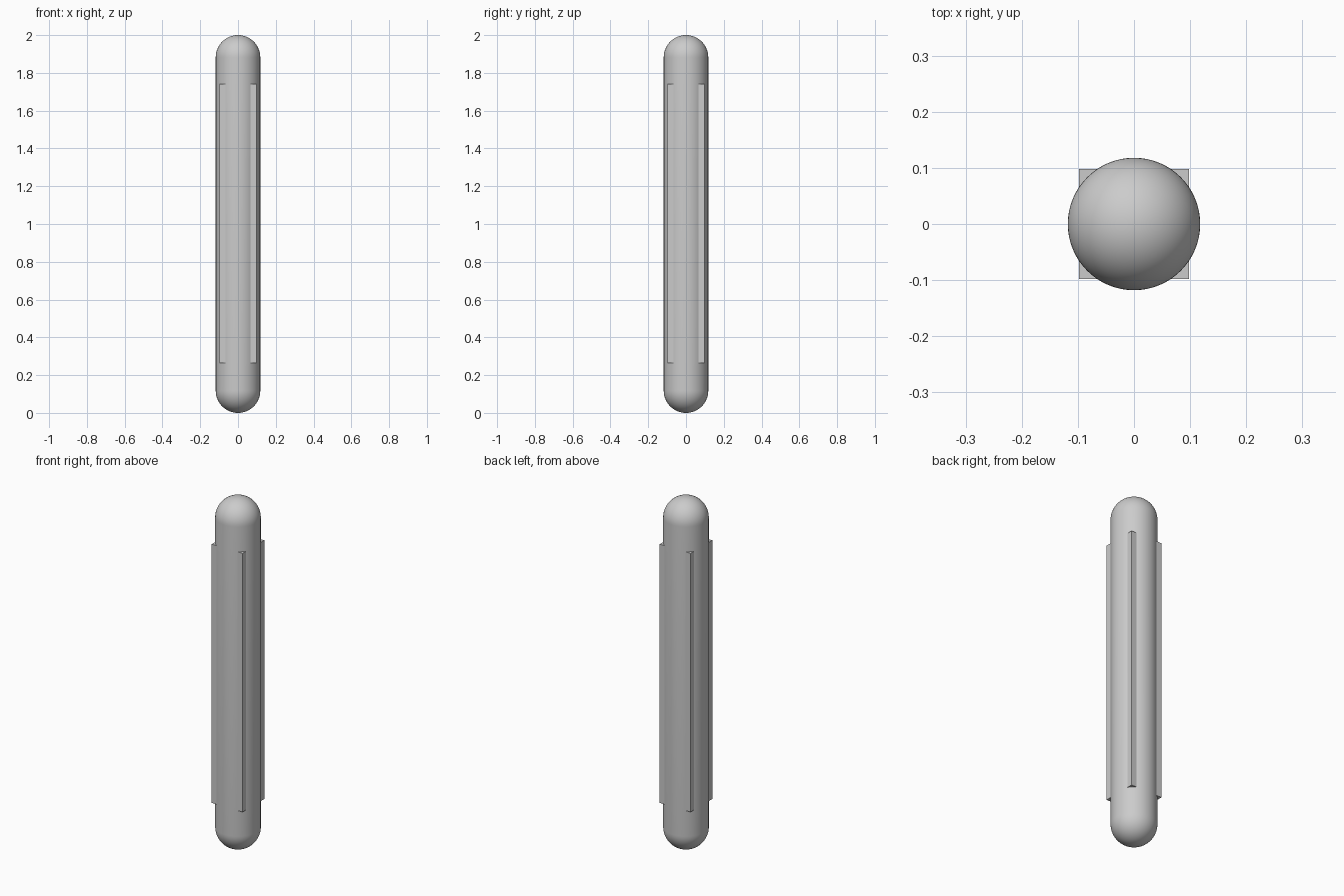
import bpy, bmesh, math

cube = bpy.data.objects.get("Cube")
if cube:
    bpy.data.objects.remove(cube, do_unlink=True)

RADIUS, HEIGHT = 0.118, 2.0
FIN_HALF, FIN_LOW, FIN_HIGH = 0.098, 0.265, 1.74

grey = bpy.data.materials.new("plain grey")
grey.use_nodes = True
colour = (0.6, 0.6, 0.6, 1)
grey.diffuse_color = colour
grey.node_tree.nodes["Principled BSDF"].inputs["Base Color"].default_value = colour


def finish(name, bm):
    mesh = bpy.data.meshes.new(name)
    bm.to_mesh(mesh)
    bm.free()
    mesh.materials.append(grey)
    obj = bpy.data.objects.new(name, mesh)
    bpy.context.collection.objects.link(obj)
    return obj


# Round-ended rod: a sphere split at its equator and stretched
bm = bmesh.new()
bmesh.ops.create_uvsphere(bm, u_segments=64, v_segments=32, radius=RADIUS)
equator = [e for e in bm.edges if all(abs(v.co.z) < 1e-5 for v in e.verts)]
bmesh.ops.split_edges(bm, edges=equator)
for face in bm.faces:
    face.smooth = True
top_verts = {v for f in bm.faces if f.calc_center_median().z > 0 for v in f.verts}
for v in bm.verts:
    v.co.z += HEIGHT - RADIUS if v in top_verts else RADIUS
rims = [e for e in bm.edges if e.is_boundary]
walls = bmesh.ops.bridge_loops(bm, edges=rims)["faces"]
for face in walls:
    face.smooth = True
bmesh.ops.recalc_face_normals(bm, faces=bm.faces)
finish("rounded_rod", bm)

# Square sleeve whose corners stand out of the rod as four ridges
bm = bmesh.new()
bmesh.ops.create_cube(bm, size=1)
bmesh.ops.scale(bm, vec=(2 * FIN_HALF, 2 * FIN_HALF, FIN_HIGH - FIN_LOW), verts=bm.verts)
bmesh.ops.translate(bm, vec=(0, 0, (FIN_LOW + FIN_HIGH) / 2), verts=bm.verts)
finish("square_sleeve", bm)
